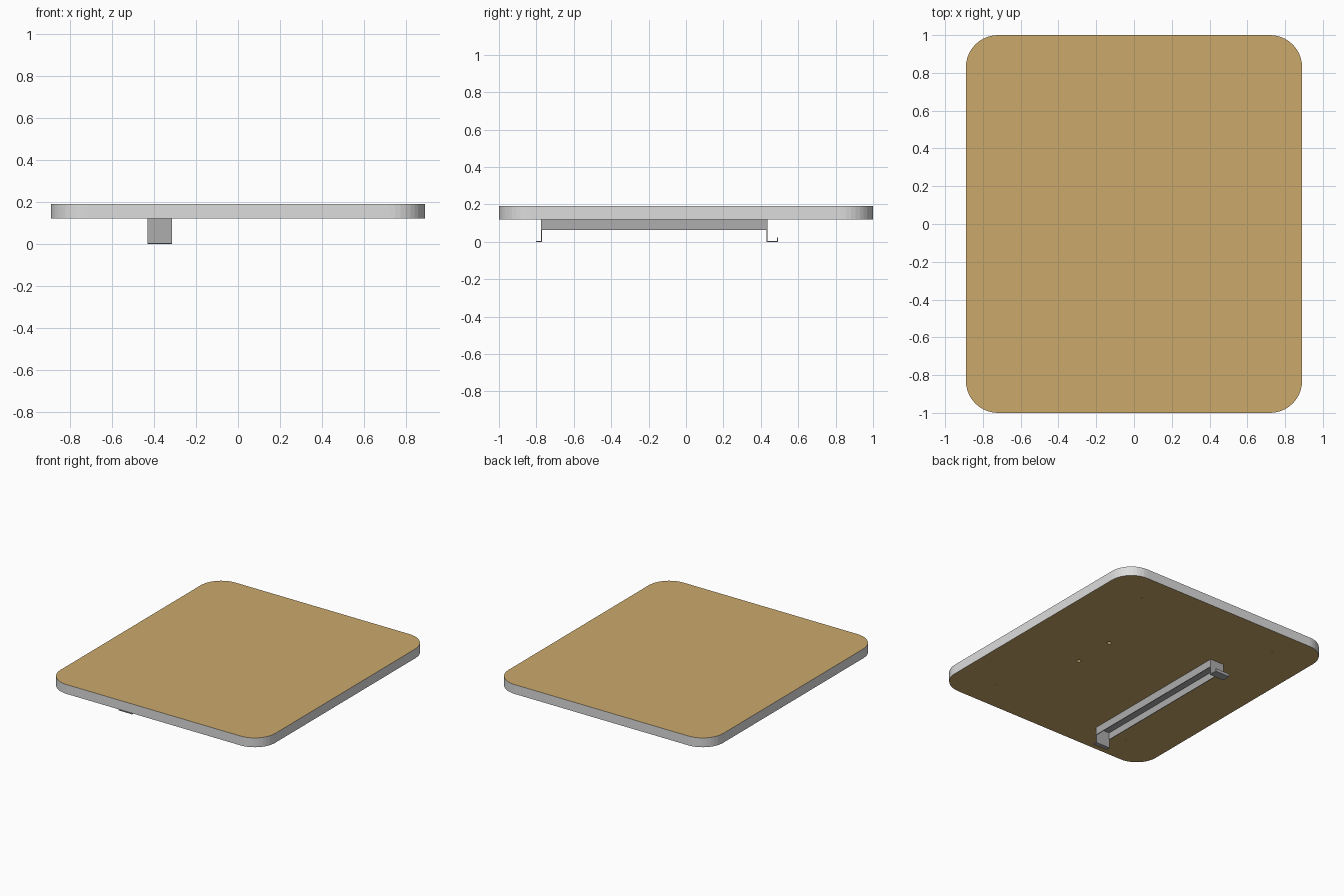
import bpy, bmesh, math
from mathutils import Vector

if "Cube" in bpy.data.objects:
    bpy.data.objects.remove(bpy.data.objects["Cube"])


def material(name, rgb):
    m = bpy.data.materials.new(name)
    m.diffuse_color = (*rgb, 1)
    m.use_nodes = True
    m.node_tree.nodes["Principled BSDF"].inputs["Base Color"].default_value = m.diffuse_color
    return m


WOOD = material("warm wood", (0.60, 0.40, 0.15))
WHITE = material("white edging", (0.72, 0.72, 0.72))
STEEL = material("grey steel", (0.42, 0.42, 0.42))


def add_object(name, bm, *mats):
    bmesh.ops.recalc_face_normals(bm, faces=bm.faces)
    mesh = bpy.data.meshes.new(name)
    bm.to_mesh(mesh)
    bm.free()
    for m in mats:
        mesh.materials.append(m)
    ob = bpy.data.objects.new(name, mesh)
    bpy.context.collection.objects.link(ob)
    return ob


def folded_sheet(name, path, start, step, thickness=0.005):
    """Sweep a bent open profile in a straight line and give it thickness."""
    bm = bmesh.new()
    a = [bm.verts.new(Vector(p) + Vector(start)) for p in path]
    b = [bm.verts.new(v.co + Vector(step)) for v in a]
    for i in range(len(path) - 1):
        bm.faces.new((a[i], a[i + 1], b[i + 1], b[i]))
    ob = add_object(name, bm, STEEL)
    mod = ob.modifiers.new("thickness", "SOLIDIFY")
    mod.thickness = thickness
    mod.offset = 0
    mod.use_even_offset = True
    return ob


# Table top: rounded rectangle, wood faces and white edging
HX, HY, R, Z0, Z1, SEG = 0.89, 1.0, 0.17, 0.12, 0.19, 10
bm = bmesh.new()
outline = []
for q, (sx, sy) in enumerate([(1, 1), (-1, 1), (-1, -1), (1, -1)]):
    for i in range(SEG + 1):
        t = math.pi / 2 * (q + i / SEG)
        outline.append(bm.verts.new((sx * (HX - R) + R * math.cos(t),
                                     sy * (HY - R) + R * math.sin(t), Z0)))
base = bm.faces.new(outline)
ext = bmesh.ops.extrude_face_region(bm, geom=[base], use_keep_orig=True)
bmesh.ops.translate(bm, vec=(0, 0, Z1 - Z0),
                    verts=[g for g in ext["geom"] if isinstance(g, bmesh.types.BMVert)])
bm.normal_update()
for f in bm.faces:
    f.material_index = 0 if abs(f.normal.z) > 0.5 else 1
top = add_object("table_top", bm, WOOD, WHITE)

# Screw holes in the underside: two larger ones and one small one per corner
holes = [(0.355, s * 0.16, 0.014) for s in (-1, 1)]
holes += [(sx * 0.575, sy * 0.77, 0.006) for sx in (-1, 1) for sy in (-1, 1)]
bm = bmesh.new()
for x, y, r in holes:
    c = bmesh.ops.create_cone(bm, cap_ends=True, segments=12, radius1=r, radius2=r, depth=0.06)
    bmesh.ops.translate(bm, vec=(x, y, Z0), verts=c["verts"])
cutter = add_object("hole_cutter", bm, WOOD)
cutter.hide_render = True
cutter.hide_viewport = True
cut = top.modifiers.new("holes", "BOOLEAN")
cut.operation = "DIFFERENCE"
cut.solver = "EXACT"
cut.object = cutter

# Cable channel: long U section opening downwards
XL, XR, T = -0.43, -0.315, 0.0025
YF, YB = -0.77, 0.43
folded_sheet("cable_channel",
             [(XL + T, 0, 0.063), (XL + T, 0, Z0 - T), (XR - T, 0, Z0 - T), (XR - T, 0, 0.063)],
             (0, YF, 0), (0, YB - YF, 0))

# End brackets: hanging plates with outward feet, the rear one with a raised lip
width = (XR - XL, 0, 0)
folded_sheet("front_bracket",
             [(0, YF - T, Z0), (0, YF - T, T), (0, -0.803, T)], (XL, 0, 0), width)
folded_sheet("rear_bracket",
             [(0, YB + T, Z0), (0, YB + T, T), (0, 0.49, T), (0, 0.49, 0.022)], (XL, 0, 0), width)
